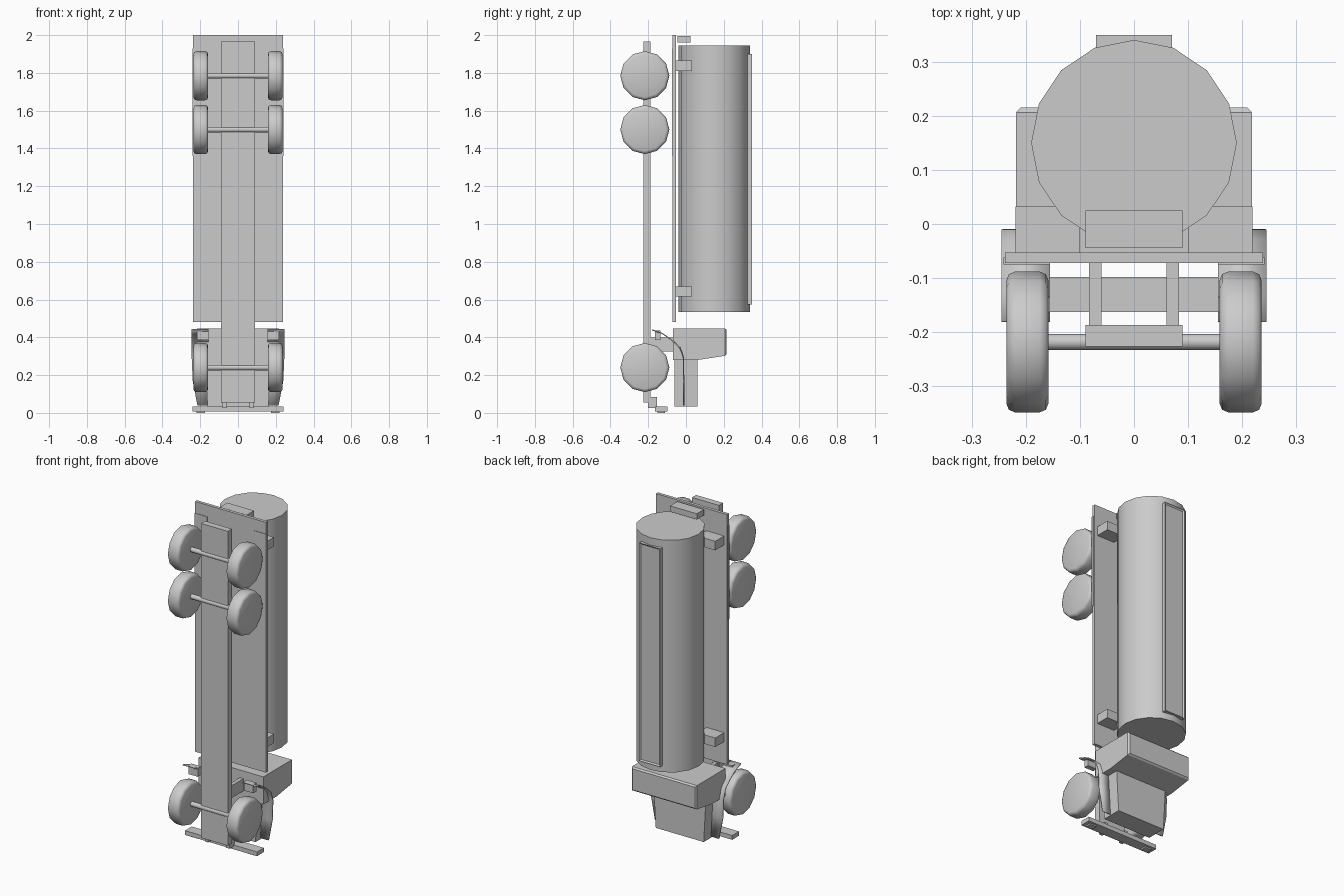
import bpy, bmesh, math
from mathutils import Matrix, Vector

if "Cube" in bpy.data.objects:
    bpy.data.objects.remove(bpy.data.objects["Cube"])

grey = bpy.data.materials.new("plain grey")
grey.diffuse_color = (0.6, 0.6, 0.6, 1)
grey.use_nodes = True
grey.node_tree.nodes["Principled BSDF"].inputs["Base Color"].default_value = grey.diffuse_color


def finish(name, bm, smooth=None):
    bmesh.ops.recalc_face_normals(bm, faces=bm.faces[:])
    me = bpy.data.meshes.new(name)
    bm.to_mesh(me)
    bm.free()
    me.materials.append(grey)
    ob = bpy.data.objects.new(name, me)
    bpy.context.collection.objects.link(ob)
    if smooth:
        bpy.ops.object.select_all(action='DESELECT')
        ob.select_set(True)
        bpy.context.view_layer.objects.active = ob
        bpy.ops.object.shade_smooth_by_angle(angle=math.radians(smooth))
    return ob


def box_bm(x0, x1, y0, y1, z0, z1):
    bm = bmesh.new()
    size = Matrix.Diagonal((x1 - x0, y1 - y0, z1 - z0, 1))
    mid = Matrix.Translation(((x0 + x1) / 2, (y0 + y1) / 2, (z0 + z1) / 2))
    bmesh.ops.create_cube(bm, size=1, matrix=mid @ size)
    return bm


def box(name, *dims):
    return finish(name, box_bm(*dims))


def box_pair(name, x0, x1, *dims):
    box(name + "_right", x0, x1, *dims)
    box(name + "_left", -x1, -x0, *dims)


def inset_top(bm, width, rise):
    # Inset the +y face and shift the inner panel along y
    bm.faces.ensure_lookup_table()
    top = max(bm.faces, key=lambda f: f.calc_center_median().y)
    bmesh.ops.inset_region(bm, faces=[top], thickness=width, depth=0)
    for v in top.verts:
        v.co.y += rise


def cylinder_bm(segments, radius, length, matrix):
    bm = bmesh.new()
    bmesh.ops.create_cone(bm, cap_ends=True, segments=segments, radius1=radius,
                          radius2=radius, depth=length, matrix=matrix)
    return bm


# Chassis, load bed and the plates below the bed
box("chassis", -0.09, 0.09, -0.226, -0.187, 0.055, 1.965)
box("bed", -0.238, 0.238, -0.072, -0.053, 0.48, 2.0)
box_pair("mudguard_plate", 0.155, 0.241, -0.075, -0.062, 1.36, 1.93)
box_pair("cab_mount", 0.06, 0.083, -0.19, -0.065, 0.325, 0.40)

# Tank with its supports, walkway and rear box
tank_bm = cylinder_bm(16, 0.19, 1.41, Matrix.Translation((0, 0.15, 1.24))
                      @ Matrix.Rotation(math.pi / 2, 4, 'Z'))
finish("tank", tank_bm, 40)
for i, z in enumerate((0.615, 1.81)):
    box_pair(f"tank_support_{i + 1}", 0.10, 0.219, -0.054, 0.032, z, z + 0.055)
walkway_bm = box_bm(-0.07, 0.07, 0.31, 0.349, 0.575, 1.90)
inset_top(walkway_bm, 0.012, -0.007)
finish("walkway", walkway_bm)
box("rear_box", -0.09, 0.09, -0.044, 0.025, 1.96, 1.995)

# Axles and wheels
to_x = Matrix.Rotation(math.pi / 2, 4, 'Y')
for i, z in enumerate((0.24, 1.50, 1.785)):
    axle_bm = cylinder_bm(10, 0.015, 0.36, Matrix.Translation((0, -0.218, z)) @ to_x)
    finish(f"axle_{i + 1}", axle_bm, 60)
    for side, label in ((1, "right"), (-1, "left")):
        bm = cylinder_bm(12, 0.13, 0.078,
                         Matrix.Translation((side * 0.197, -0.218, z)) @ to_x)
        rims = [e for e in bm.edges
                if abs(e.verts[0].co.x - e.verts[1].co.x) < 1e-4]
        bmesh.ops.bevel(bm, geom=rims, offset=0.016, segments=2, profile=0.5,
                        affect='EDGES')
        finish(f"wheel_{i + 1}_{label}", bm, 80)

# Cab with sloping windscreen and raised roof panel
cab_bm = bmesh.new()
side_profile = [(-0.068, 0.28), (0.06, 0.28), (0.206, 0.302), (0.206, 0.447), (-0.068, 0.447)]
base = cab_bm.faces.new([cab_bm.verts.new((-0.218, y, z)) for y, z in side_profile])
ext = bmesh.ops.extrude_face_region(cab_bm, geom=[base])
bmesh.ops.translate(cab_bm, vec=(0.436, 0, 0),
                    verts=[g for g in ext["geom"] if isinstance(g, bmesh.types.BMVert)])
inset_top(cab_bm, 0.012, 0.009)
finish("cab", cab_bm)

# Hood, narrowing toward the nose
hood_bm = box_bm(-0.175, 0.175, -0.062, 0.06, 0.033, 0.285)
for v in hood_bm.verts:
    if v.co.z < 0.1:
        v.co.x *= 0.92
finish("hood", hood_bm)

# Thin curved fenders: (y, z, outer x)
fender_path = [(-0.012, 0.04, 0.215), (-0.012, 0.17, 0.24), (-0.013, 0.29, 0.245),
               (-0.032, 0.345, 0.245), (-0.075, 0.385, 0.245),
               (-0.125, 0.42, 0.245), (-0.18, 0.44, 0.245)]
for side, label in ((1, "right"), (-1, "left")):
    bm = bmesh.new()
    rows = [[bm.verts.new((side * x, y, z)) for x in (0.155, outer)]
            for y, z, outer in fender_path]
    for a, b in zip(rows, rows[1:]):
        bm.faces.new((a[0], a[1], b[1], b[0]))
    fender = finish(f"fender_{label}", bm, 40)
    thick = fender.modifiers.new("thickness", 'SOLIDIFY')
    thick.thickness = 0.006
    thick.offset = 0

# Steps, bumper, bumper brackets and front lamps
box_pair("step", 0.155, 0.218, -0.165, -0.135, 0.385, 0.437)
box("bumper", -0.242, 0.242, -0.163, -0.098, 0.008, 0.034)
box_pair("bumper_bracket", 0.06, 0.083, -0.20, -0.153, 0.025, 0.085)
box_pair("front_lamp", 0.175, 0.22, -0.15, -0.112, 0.0, 0.01)
